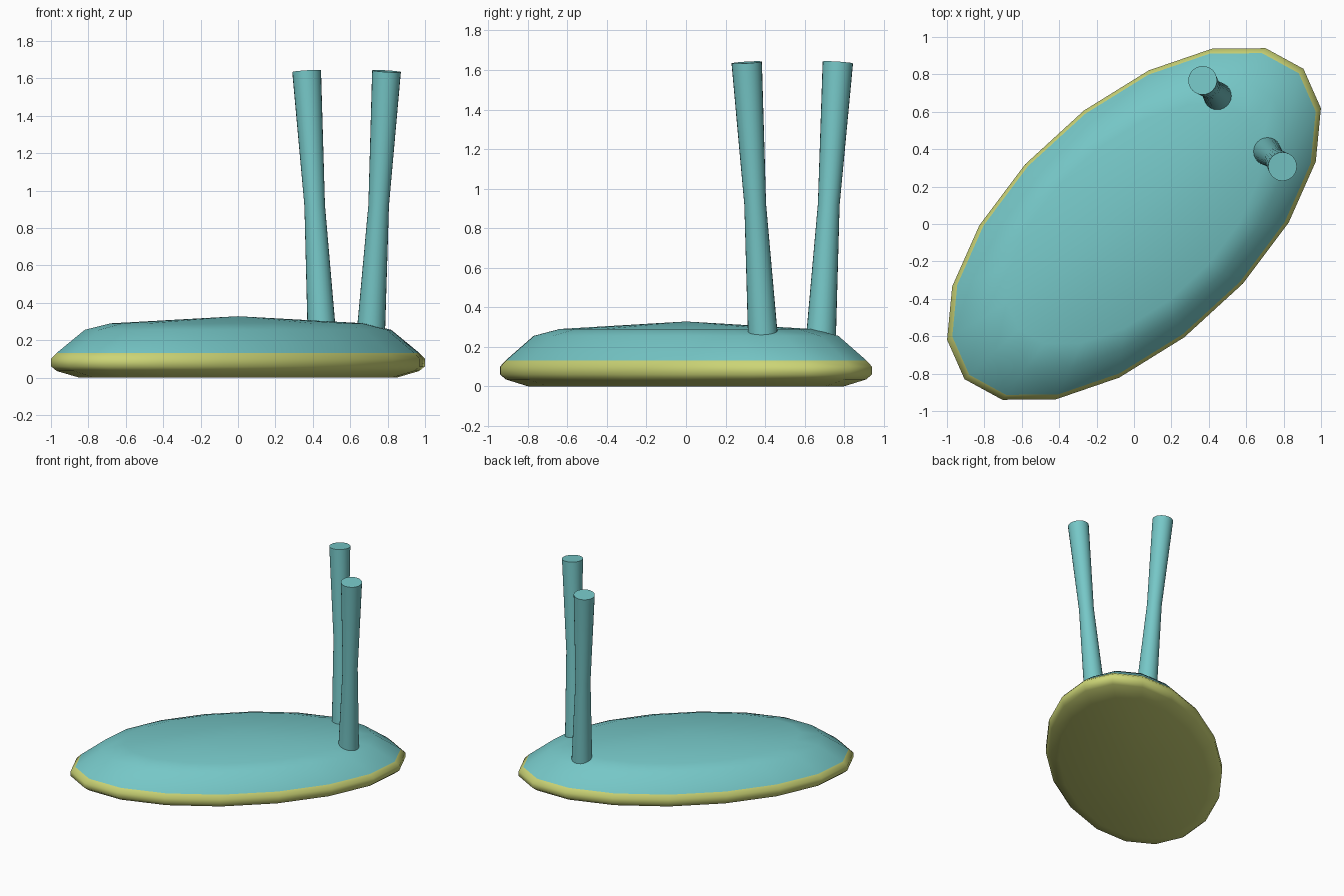
import bpy, bmesh, math
from mathutils import Vector

if "Cube" in bpy.data.objects:
    bpy.data.objects.remove(bpy.data.objects["Cube"])


def material(name, rgb):
    m = bpy.data.materials.new(name)
    m.diffuse_color = (*rgb, 1)
    m.use_nodes = True
    m.node_tree.nodes["Principled BSDF"].inputs["Base Color"].default_value = m.diffuse_color
    return m


TEAL = material("teal", (0.18, 0.57, 0.57))
OLIVE = material("olive yellow", (0.60, 0.66, 0.18))


def finish(name, bm, mats, angle):
    bmesh.ops.recalc_face_normals(bm, faces=bm.faces)
    me = bpy.data.meshes.new(name)
    bm.to_mesh(me)
    bm.free()
    for m in mats:
        me.materials.append(m)
    ob = bpy.data.objects.new(name, me)
    bpy.context.collection.objects.link(ob)
    bpy.ops.object.select_all(action='DESELECT')
    ob.select_set(True)
    bpy.context.view_layer.objects.active = ob
    bpy.ops.object.shade_smooth_by_angle(angle=math.radians(angle))
    return ob


def bridge(bm, a, b, mat=0):
    n = len(a)
    for i in range(n):
        bm.faces.new((a[i], a[(i + 1) % n], b[(i + 1) % n], b[i])).material_index = mat


# Body: 18-sided slanted oval, lofted through (scale, height) rings
N = 18
RINGS = [(0.85, 0.0), (0.97, 0.035), (1.0, 0.06), (1.0, 0.10), (0.972, 0.13),
         (0.82, 0.255), (0.68, 0.29)]
bm = bmesh.new()
loops = []
for s, z in RINGS:
    loop = []
    for k in range(N):
        t = 2 * math.pi * k / N
        x = 1.004 * math.cos(t - math.radians(65.5))
        y = 0.953 * math.cos(t - math.radians(10.5))
        loop.append(bm.verts.new((s * x, s * y, z)))
    loops.append(loop)
for i in range(len(loops) - 1):
    bridge(bm, loops[i], loops[i + 1], 1 if RINGS[i + 1][1] <= 0.13 else 0)
for loop, z, mat in ((loops[0], 0.006, 1), (loops[-1], 0.328, 0)):
    c = bm.verts.new((0, 0, z))
    for i in range(N):
        bm.faces.new((loop[i], loop[(i + 1) % N], c)).material_index = mat
finish("body", bm, [TEAL, OLIVE], 60)


# Stalks: waisted tubes leaning apart, (centre, radius) stations
def stalk(name, stations, sides=24):
    bm = bmesh.new()
    pts = [Vector(p) for p, r in stations]
    loops = []
    for i, (p, r) in enumerate(stations):
        d = (pts[min(i + 1, len(pts) - 1)] - pts[max(i - 1, 0)]).normalized()
        u = d.cross(Vector((0, 1, 0))).normalized()
        v = d.cross(u)
        loops.append([bm.verts.new(pts[i] + r * (u * math.cos(a) + v * math.sin(a)))
                      for a in (2 * math.pi * k / sides for k in range(sides))])
    for a, b in zip(loops, loops[1:]):
        bridge(bm, a, b)
    bm.faces.new(loops[0])
    bm.faces.new(loops[-1])
    finish(name, bm, [TEAL], 40)


stalk("left_stalk", [((0.45, 0.68, 0.2), 0.077), ((0.41, 0.722, 0.92), 0.055),
                     ((0.367, 0.768, 1.638), 0.077)])
stalk("right_stalk", [((0.708, 0.392, 0.2), 0.077), ((0.752, 0.35, 0.92), 0.055),
                      ((0.794, 0.307, 1.638), 0.077)])
